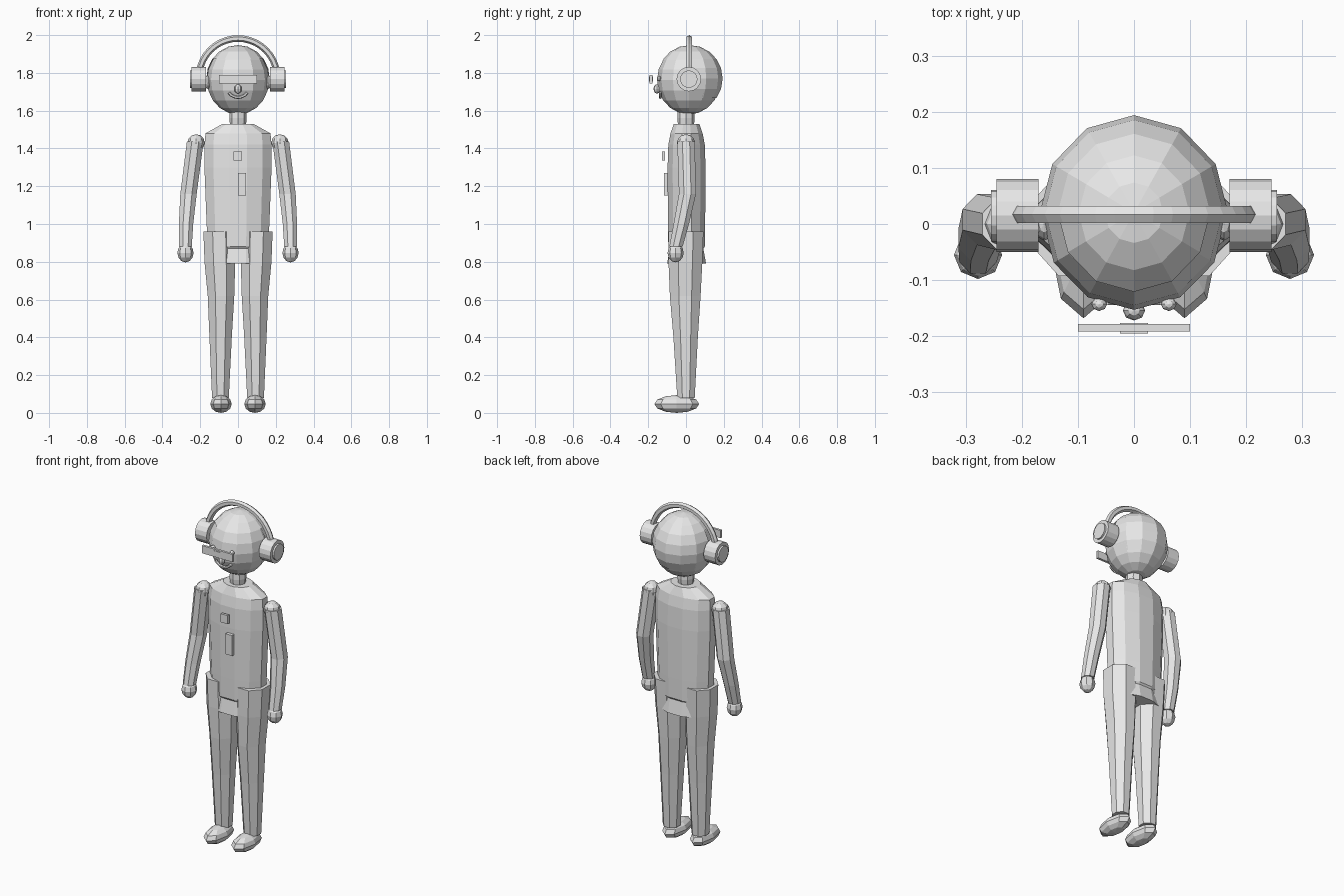
import bpy, bmesh, math
from mathutils import Vector, Matrix

if "Cube" in bpy.data.objects:
    bpy.data.objects.remove(bpy.data.objects["Cube"])

grey = bpy.data.materials.new("plain grey")
grey.use_nodes = True
grey.diffuse_color = (0.8, 0.8, 0.8, 1)
grey.node_tree.nodes["Principled BSDF"].inputs["Base Color"].default_value = (0.8, 0.8, 0.8, 1)


def finish(name, bm):
    bmesh.ops.recalc_face_normals(bm, faces=bm.faces)
    mesh = bpy.data.meshes.new(name)
    bm.to_mesh(mesh)
    bm.free()
    mesh.materials.append(grey)
    ob = bpy.data.objects.new(name, mesh)
    bpy.context.collection.objects.link(ob)
    return ob


def ball(name, centre, radii, segments=8, rings=6, keep=None):
    bm = bmesh.new()
    bmesh.ops.create_uvsphere(bm, u_segments=segments, v_segments=rings, radius=1,
                              matrix=Matrix.LocRotScale(Vector(centre), None, Vector(radii)))
    if keep:
        doomed = [f for f in bm.faces if not keep(f.calc_center_median())]
        bmesh.ops.delete(bm, geom=doomed, context="FACES")
    return finish(name, bm)


def box(name, low, high):
    low, high = Vector(low), Vector(high)
    bm = bmesh.new()
    bmesh.ops.create_cube(bm, size=1, matrix=Matrix.LocRotScale((low + high) / 2, None, high - low))
    return finish(name, bm)


def loft(name, rings, sides, phase=0):
    """Skin stacked horizontal ellipses given as (x, y, z, radius x, radius y)."""
    bm = bmesh.new()
    loops = []
    for x, y, z, rx, ry in rings:
        angles = [math.tau * (i + phase) / sides for i in range(sides)]
        loops.append([bm.verts.new((x + rx * math.cos(a), y + ry * math.sin(a), z)) for a in angles])
    for a, b in zip(loops, loops[1:]):
        for i in range(sides):
            j = (i + 1) % sides
            bm.faces.new((a[i], a[j], b[j], b[i]))
    bm.faces.new(loops[0][::-1])
    bm.faces.new(loops[-1])
    return finish(name, bm)


def disc(name, x0, x1, y, z, radius, sides=16):
    bm = bmesh.new()
    place = Matrix.Translation(((x0 + x1) / 2, y, z)) @ Matrix.Rotation(math.pi / 2, 4, "Y")
    bmesh.ops.create_cone(bm, cap_ends=True, segments=sides, radius1=radius, radius2=radius,
                          depth=abs(x1 - x0), matrix=place)
    return finish(name, bm)


def arc(name, centre, radius, tube, start, end, steps, sides=6):
    """Round tube swept along an arc in the x-z plane."""
    bm = bmesh.new()
    loops = []
    for i in range(steps + 1):
        a = start + (end - start) * i / steps
        out = Vector((math.cos(a), 0, math.sin(a)))
        mid = Vector(centre) + out * radius
        turns = [math.tau * k / sides for k in range(sides)]
        loops.append([bm.verts.new(mid + tube * (out * math.cos(t) + Vector((0, math.sin(t), 0))))
                      for t in turns])
    for a, b in zip(loops, loops[1:]):
        for k in range(sides):
            j = (k + 1) % sides
            bm.faces.new((a[k], a[j], b[j], b[k]))
    bm.faces.new(loops[0])
    bm.faces.new(loops[-1])
    return finish(name, bm)


# Head, hair and neck
ball("head", (0, 0.015, 1.762), (0.165, 0.168, 0.182), 12, 10)
ball("hair", (0, 0.02, 1.77), (0.168, 0.174, 0.177), 12, 10,
     lambda p: p.z > 1.86 or (p.y > 0.02 and p.z > 1.66))
loft("neck", [(0, 0, 1.5, 0.04, 0.04), (0, 0, 1.56, 0.046, 0.046), (0, 0, 1.62, 0.042, 0.042)], 8)

# Face
ball("nose", (0, -0.154, 1.715), (0.02, 0.018, 0.025))
arc("mouth", (0, -0.137, 1.73), 0.06, 0.008, math.radians(215), math.radians(325), 6)
box("glasses", (-0.1, -0.192, 1.745), (0.1, -0.178, 1.79))
box("glasses_bridge", (-0.025, -0.195, 1.755), (0.025, -0.176, 1.782))

# Torso with flared hem
loft("torso", [(0, 0.003, z, rx, ry) for z, rx, ry in (
    (0.79, 0.165, 0.107), (0.87, 0.16, 0.092), (0.88, 0.166, 0.1), (1.0, 0.172, 0.102),
    (1.3, 0.184, 0.104), (1.42, 0.184, 0.1), (1.48, 0.178, 0.088), (1.53, 0.085, 0.07))], 12, 0.5)
box("chest_badge", (-0.025, -0.127, 1.335), (0.022, -0.112, 1.385))
box("chest_strip", (0, -0.117, 1.15), (0.043, -0.09, 1.27))

# Headband
arc("headband", (0, 0.017, 1.775), 0.207, 0.0175, 0, math.pi, 20)

# Paired parts
for side, s in (("left", 1), ("right", -1)):
    ball(side + "_eye", (s * 0.062, -0.143, 1.77), (0.014, 0.012, 0.014))
    ball(side + "_ear", (s * 0.16, 0.0, 1.75), (0.02, 0.03, 0.035))
    disc(side + "_ear_cup", s * 0.17, s * 0.245, 0.015, 1.767, 0.065)
    disc(side + "_cup_cap", s * 0.24, s * 0.255, 0.015, 1.767, 0.046)
    ball(side + "_shoulder", (s * 0.222, 0, 1.43), (0.046, 0.048, 0.045))
    loft(side + "_arm", [(s * 0.278, -0.053, 0.88, 0.036, 0.038), (s * 0.275, -0.025, 1.0, 0.041, 0.044),
                         (s * 0.262, 0.008, 1.16, 0.047, 0.049), (s * 0.226, 0, 1.438, 0.048, 0.05)], 8, 0.5)
    ball(side + "_hand", (s * 0.278, -0.055, 0.847), (0.043, 0.043, 0.05))
    loft(side + "_leg", [(s * 0.093, 0, 0.08, 0.048, 0.05), (s * 0.092, -0.002, 0.4, 0.064, 0.07),
                         (s * 0.09, -0.004, 0.62, 0.076, 0.088), (s * 0.096, -0.003, 0.8, 0.088, 0.097),
                         (s * 0.1, 0, 0.96, 0.09, 0.1)], 8, 0.5)
    ball(side + "_shoe", (s * 0.09, -0.049, 0.047), (0.057, 0.119, 0.047))
